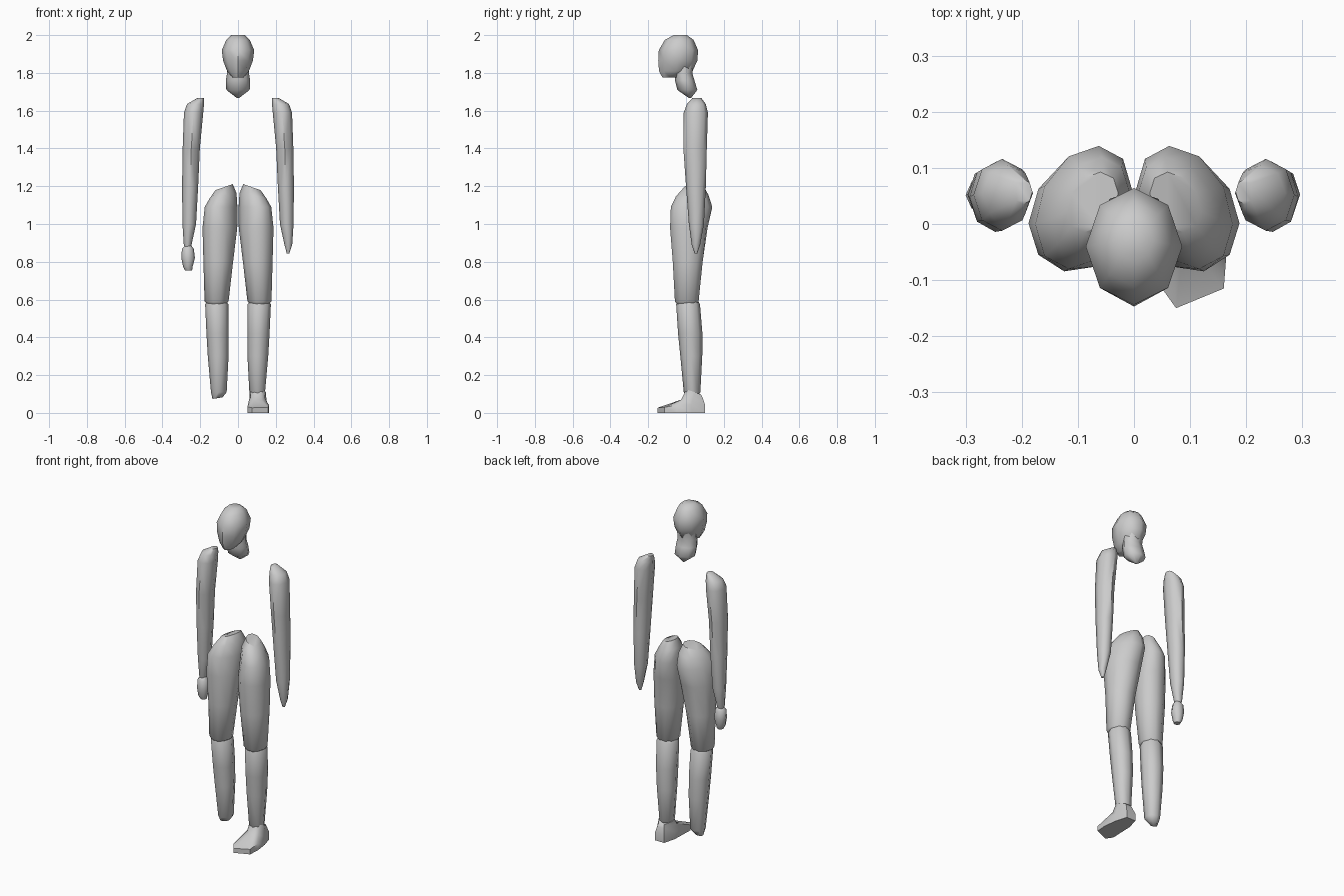
import bpy, bmesh, math


def loft(name, rings):
    """Skin a stack of equal-length point rings and cap both ends."""
    bm = bmesh.new()
    rows = [[bm.verts.new(p) for p in ring] for ring in rings]
    n = len(rows[0])
    for a, b in zip(rows, rows[1:]):
        for i in range(n):
            j = (i + 1) % n
            bm.faces.new((a[i], a[j], b[j], b[i]))
    bm.faces.new(rows[0])
    bm.faces.new(rows[-1])
    bmesh.ops.recalc_face_normals(bm, faces=bm.faces)
    mesh = bpy.data.meshes.new(name)
    bm.to_mesh(mesh)
    bm.free()
    ob = bpy.data.objects.new(name, mesh)
    bpy.context.collection.objects.link(ob)
    bpy.ops.object.select_all(action='DESELECT')
    ob.select_set(True)
    bpy.context.view_layer.objects.active = ob
    bpy.ops.object.shade_smooth_by_angle(angle=math.radians(55))
    return ob


def oval(z, x0, x1, y0, y1, skew=0, tilt_x=0, tilt_y=0, side=1, n=8):
    """Oval ring given by its extents, optionally sheared and tilted."""
    cx, cy, rx, ry = (x0 + x1) / 2, (y0 + y1) / 2, (x1 - x0) / 2, (y1 - y0) / 2
    pts = []
    for i in range(n):
        t = math.tau * i / n
        dx, dy = rx * math.cos(t), ry * math.sin(t)
        pts.append((side * (cx + dx), cy + dy + skew * dx,
                    z + tilt_x * dx + tilt_y * dy))
    return pts


# Head and neck
loft("head", [oval(*r) for r in (
    (2.0, -.035, .035, -.065, .005),
    (1.975, -.062, .062, -.112, .04),
    (1.92, -.086, .086, -.144, .064),
    (1.865, -.079, .079, -.147, .06),
    (1.81, -.058, .058, -.143, .035),
    (1.776, -.03, .03, -.125, -.04))])
loft("neck", [oval(*r) for r in (
    (1.87, -.055, .055, -.06, .05),
    (1.80, -.058, .058, -.06, .033),
    (1.76, -.064, .064, -.058, .045),
    (1.71, -.062, .062, -.046, .06),
    (1.667, -.006, .006, .015, .027))])

arm_rings = (
    (.845, .258, .272, .045, .06),
    (.89, .246, .287, .03, .075),
    (1.0, .222, .294, .015, .095),
    (1.2, .211, .296, 0, .105),
    (1.4, .202, .293, -.014, .11),
    (1.59, .184, .286, -.012, .116),
    (1.635, .18, .27, .005, .105),
    (1.668, .181, .214, .035, .08))
thigh_rings = (
    (.555, .09, .135, -.03, .04),
    (.59, .05, .177, -.062, .07),
    (.8, .026, .183, -.074, .092),
    (.98, .004, .188, -.085, .115, -.15),
    (1.09, .003, .176, -.076, .135, -.35),
    (1.15, .008, .15, -.05, .115, -.35, -.2),
    (1.195, .028, .12, -.012, .09, -.35, -.35))
shin_rings = (
    (.6, .07, .155, -.04, .06),
    (.575, .05, .174, -.052, .074),
    (.42, .049, .167, -.042, .087),
    (.3, .05, .16, -.03, .086),
    (.11, .06, .143, -.012, .076),
    (.078, .082, .135, .01, .055, 0, -.15))

# Arms and legs on both sides
for side, label in ((-1, "right"), (1, "left")):
    loft(label + "_arm", [oval(*r, side=side) for r in arm_rings])
    loft(label + "_thigh", [oval(*r, side=side, n=10) for r in thigh_rings])
    loft(label + "_shin", [oval(*r, side=side) for r in shin_rings])

# Single hand
loft("right_hand", [oval(*r, side=-1) for r in (
    (.89, .25, .275, .04, .065),
    (.868, .234, .297, .022, .082),
    (.82, .228, .3, .018, .085),
    (.775, .24, .291, .022, .078),
    (.755, .243, .281, .032, .068))])

# Single foot: sole outline, upper edge, instep, ankle
sole = [(.075, .1), (.135, .1), (.155, .03), (.165, -.05),
        (.16, -.115), (.075, -.15), (.05, -.115), (.055, .03)]
edge_z = [.045, .045, .045, .04, .03, .027, .032, .045]
instep = [(.085, .088, .08), (.128, .088, .08), (.149, .04, .085), (.143, -.01, .075),
          (.124, -.025, .07), (.09, -.025, .07), (.067, -.01, .075), (.062, .04, .085)]
ankle = [(.088, .08, .097), (.125, .08, .097), (.147, .045, .11), (.14, .015, .12),
         (.12, .0, .123), (.088, .0, .123), (.067, .015, .12), (.06, .045, .11)]
loft("left_foot", [[(x, y, 0) for x, y in sole],
                   [(x, y, z) for (x, y), z in zip(sole, edge_z)],
                   instep, ankle])
